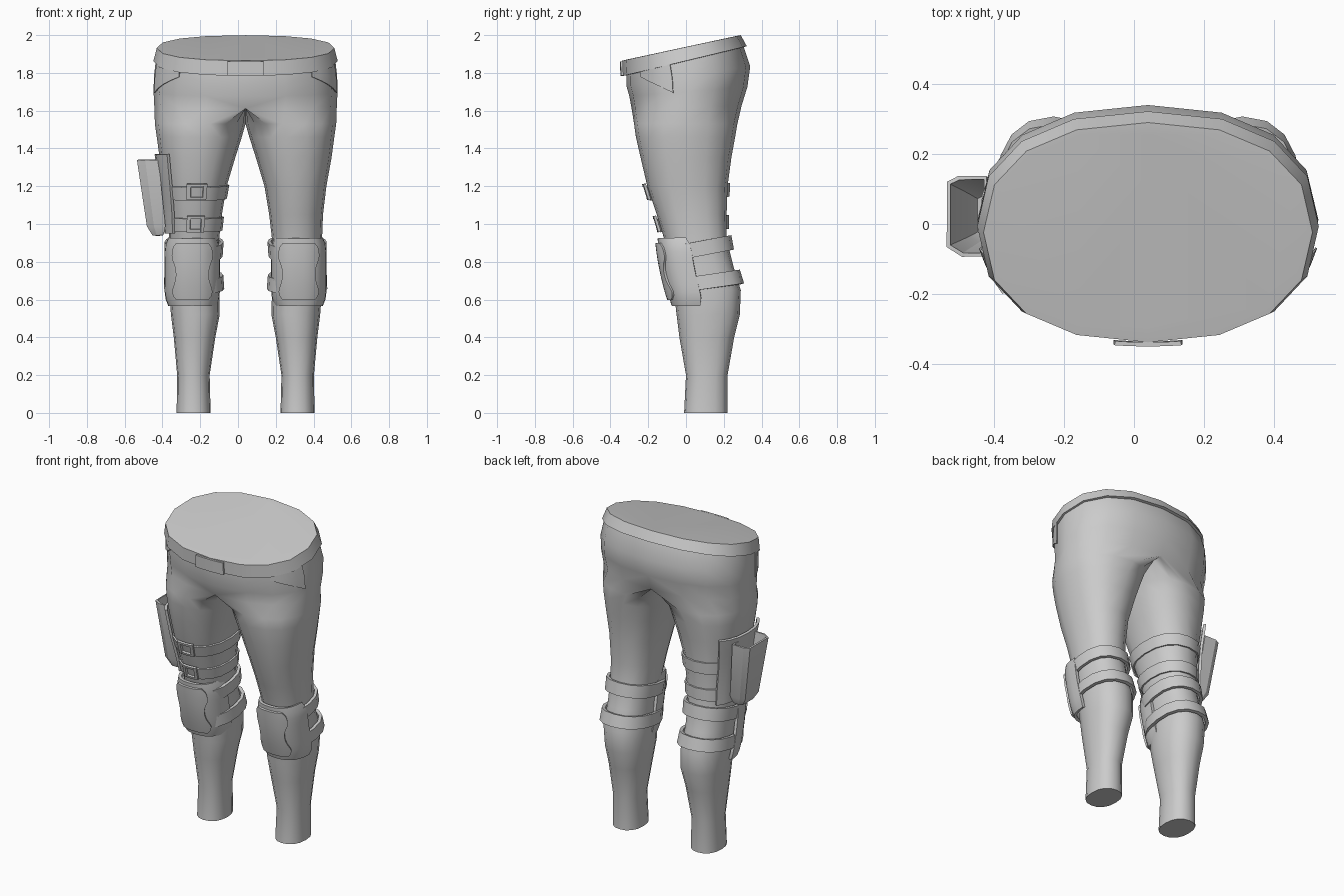
import bpy, bmesh
from math import sin, cos, pi, radians, copysign

if "Cube" in bpy.data.objects:
    bpy.data.objects.remove(bpy.data.objects["Cube"])

MID = 0.04      # body midline
SEG = 16        # sides of each leg

grey = bpy.data.materials.new("plain_grey")
grey.use_nodes = True
grey.diffuse_color = (0.6, 0.6, 0.6, 1)
grey.node_tree.nodes["Principled BSDF"].inputs["Base Color"].default_value = (0.6, 0.6, 0.6, 1)

# Half-body sections: z, centre x, inner x, outer x, front y, back y, tilt
BODY = [
    (0.00, .275, .185, .365, -.010, .220, 0),
    (0.20, .275, .190, .362, .000, .220, 0),
    (0.40, .270, .160, .380, -.035, .255, 0),
    (0.52, .265, .137, .395, -.050, .285, 0),
    (0.65, .270, .140, .405, -.065, .290, 0),
    (0.78, .270, .150, .400, -.085, .250, 0),
    (0.92, .270, .140, .405, -.115, .215, 0),
    (1.05, .265, .125, .410, -.155, .215, 0),
    (1.20, .260, .100, .428, -.205, .220, 0),
    (1.35, .240, .055, .455, -.240, .240, 0),
    (1.46, .220, .020, .470, -.265, .260, 0),
    (1.53, .190, .000, .480, -.275, .272, 0),
    (1.62, 0, 0, .483, -.288, .295, .03),
    (1.70, 0, 0, .487, -.300, .325, .08),
    (1.78, 0, 0, .485, -.315, .340, .16),
    (1.87, 0, 0, .475, -.315, .305, .23),
]
BELT = [
    (1.862, 0, 0, .470, -.310, .300, .24),
    (1.864, 0, 0, .488, -.335, .322, .24),
    (1.937, 0, 0, .470, -.338, .290, .215),
    (1.938, 0, 0, .455, -.312, .275, .215),
]


def surf(rows, t, z, off=0.0, s=1):
    """Point on the lofted surface at angle t (0 = outward, 90 = back)."""
    i = 0
    while i < len(rows) - 2 and z > rows[i + 1][0]:
        i += 1
    a, b = rows[i], rows[i + 1]
    k = (z - a[0]) / (b[0] - a[0])
    _, cx, xi, xo, yf, yb, tilt = [p + (q - p) * k for p, q in zip(a, b)]
    c, d = [copysign(abs(f(t)) ** 0.87, f(t)) if abs(f(t)) > 1e-6 else 0.0 for f in (cos, sin)]
    x = cx + c * ((xo - cx if c > 0 else cx - xi) + off)
    y = (yf + yb) / 2 + d * ((yb - yf) / 2 + off)
    return (MID + s * x, y, z + tilt * y)


def finish(name, bm, angle, thick=0):
    bmesh.ops.recalc_face_normals(bm, faces=bm.faces)
    me = bpy.data.meshes.new(name)
    bm.to_mesh(me)
    bm.free()
    me.materials.append(grey)
    ob = bpy.data.objects.new(name, me)
    bpy.context.collection.objects.link(ob)
    bpy.ops.object.select_all(action='DESELECT')
    ob.select_set(True)
    bpy.context.view_layer.objects.active = ob
    if thick:
        mod = ob.modifiers.new("thickness", 'SOLIDIFY')
        mod.thickness, mod.offset = thick, 0
        bpy.ops.object.modifier_apply(modifier=mod.name)
    bpy.ops.object.shade_smooth_by_angle(angle=radians(angle))
    return ob


def add_grid(bm, f, nu, nv, closed=False):
    """Grid of quads through f(u, v), u and v from 0 to 1."""
    cols = nu if closed else nu + 1
    g = [[bm.verts.new(f(i / nu, j / nv)) for i in range(cols)] for j in range(nv + 1)]
    for j in range(nv):
        for i in range(nu):
            k = (i + 1) % cols
            bm.faces.new((g[j][i], g[j][k], g[j + 1][k], g[j + 1][i]))
    return g


def sheet(name, f, nu, nv, thick, closed=False, angle=35):
    bm = bmesh.new()
    add_grid(bm, f, nu, nv, closed)
    return finish(name, bm, angle, thick)


def patch(rows, t0, t1, z0, z1, off, s):
    return lambda u, v: surf(rows, radians(t0 + (t1 - t0) * u), z0 + (z1 - z0) * v, off, s)


def half_loft(name, rows, cap, angle):
    """Loft half sections, drop the midline wall, mirror and weld."""
    bm = bmesh.new()
    n = len(rows) - 1
    g = add_grid(bm, lambda u, v: surf(rows, u * 2 * pi, rows[round(v * n)][0]), SEG, n, True)
    bm.faces.new(g[cap])
    wall = [f for f in bm.faces if all(abs(v.co.x - MID) < 1e-4 for v in f.verts)]
    bmesh.ops.delete(bm, geom=wall, context='FACES')
    dup = bmesh.ops.duplicate(bm, geom=bm.verts[:] + bm.edges[:] + bm.faces[:])["geom"]
    for v in dup:
        if isinstance(v, bmesh.types.BMVert):
            v.co.x = 2 * MID - v.co.x
    bmesh.ops.remove_doubles(bm, verts=bm.verts, dist=1e-4)
    return finish(name, bm, angle)


half_loft("trousers", BODY, 0, 65)
half_loft("belt", BELT, -1, 40)

# Belt buckle, bridging the midline
sheet("belt_buckle", lambda u, v: surf(BELT, radians(-90 + 9 * abs(2 * u - 1)), 1.866 + .069 * v,
      .006, 1 if u >= .5 else -1), 4, 1, .012)


def strap(name, s, z0, z1, tilt, off, thick):
    def f(u, v):
        z = z0 + (z1 - z0) * v
        y = surf(BODY, u * 2 * pi, z)[1]
        return surf(BODY, u * 2 * pi, z + tilt * y, off, s)
    sheet(name, f, SEG, 1, thick, True)


def pad_point(s, u, z, fwd=0.0):
    """Curved knee pad surface, u from -1 to 1 across."""
    e = abs((z - .7475) / .1825)
    shrink = 1 - .16 * e ** 6
    y = -.142 + (.93 - z) * .21 - .012 * (1 - e * e)
    return (MID + s * (.282 + .138 * shrink * sin(u * pi / 2)),
            y - fwd + .165 * shrink * abs(u) ** 2.4, z)


def plate_point(s, u, v):
    e = abs(2 * v - 1)
    k = .54 - .13 * max(0, 1 - (abs(v - .45) / .28) ** 2) - .12 * e ** 8
    return pad_point(s, (2 * u - 1) * k, .60 + .30 * v, .014)


for side, s in (("left", 1), ("right", -1)):
    # Knee protection
    strap(side + "_upper_knee_strap", s, .815, .895, .2, .016, .018)
    strap(side + "_lower_knee_strap", s, .640, .715, .15, .018, .020)
    sheet(side + "_knee_pad", lambda u, v: pad_point(s, 2 * u - 1, .57 + .355 * v), 14, 10, .018)
    sheet(side + "_knee_plate", lambda u, v: plate_point(s, u, v), 8, 14, .018)
    # Front pocket panel with a slanted lower edge
    sheet(side + "_pocket", lambda u, v: surf(BODY, radians(-46 + 34 * u),
          (1.825 - .125 * u) * (1 - v) + 1.865 * v, .003, s), 4, 2, .006)

# Thigh straps with frame buckles
for name, z in (("upper", 1.17), ("lower", 1.0)):
    strap(name + "_thigh_strap", -1, z - .036, z + .036, .05, .007, .010)
    bm = bmesh.new()
    for t0, t1, z0, z1 in ((-105, -99, -.042, .042), (-83, -77, -.042, .042),
                           (-99, -83, -.042, -.028), (-99, -83, .028, .042)):
        add_grid(bm, patch(BODY, t0, t1, z + z0, z + z1, .018, -1), 2, 1)
    finish(name + "_strap_buckle", bm, 35, .014)

# Holster: leg plate and open tapered pouch
sheet("holster_plate", patch(BODY, -46, 46, .95, 1.37, .016, -1), 6, 5, .016)
SECTION = [(.055, -.11), (-.01, -.11), (-.05, -.085), (-.05, .095), (-.02, .11), (.055, .11)]
LEVELS = [(1.34, 1, 1, -.48), (.99, .85, .72, -.435), (.945, .5, .55, -.425), (.942, .02, .02, -.425)]


def pouch_point(u, v):
    x, y = SECTION[round(u * 6) % 6]
    z, sx, sy, cx = LEVELS[round(v * 3)]
    return (cx + x * sx, .022 + y * sy, z)


sheet("holster_pouch", pouch_point, 6, 3, .012, True, 25)
